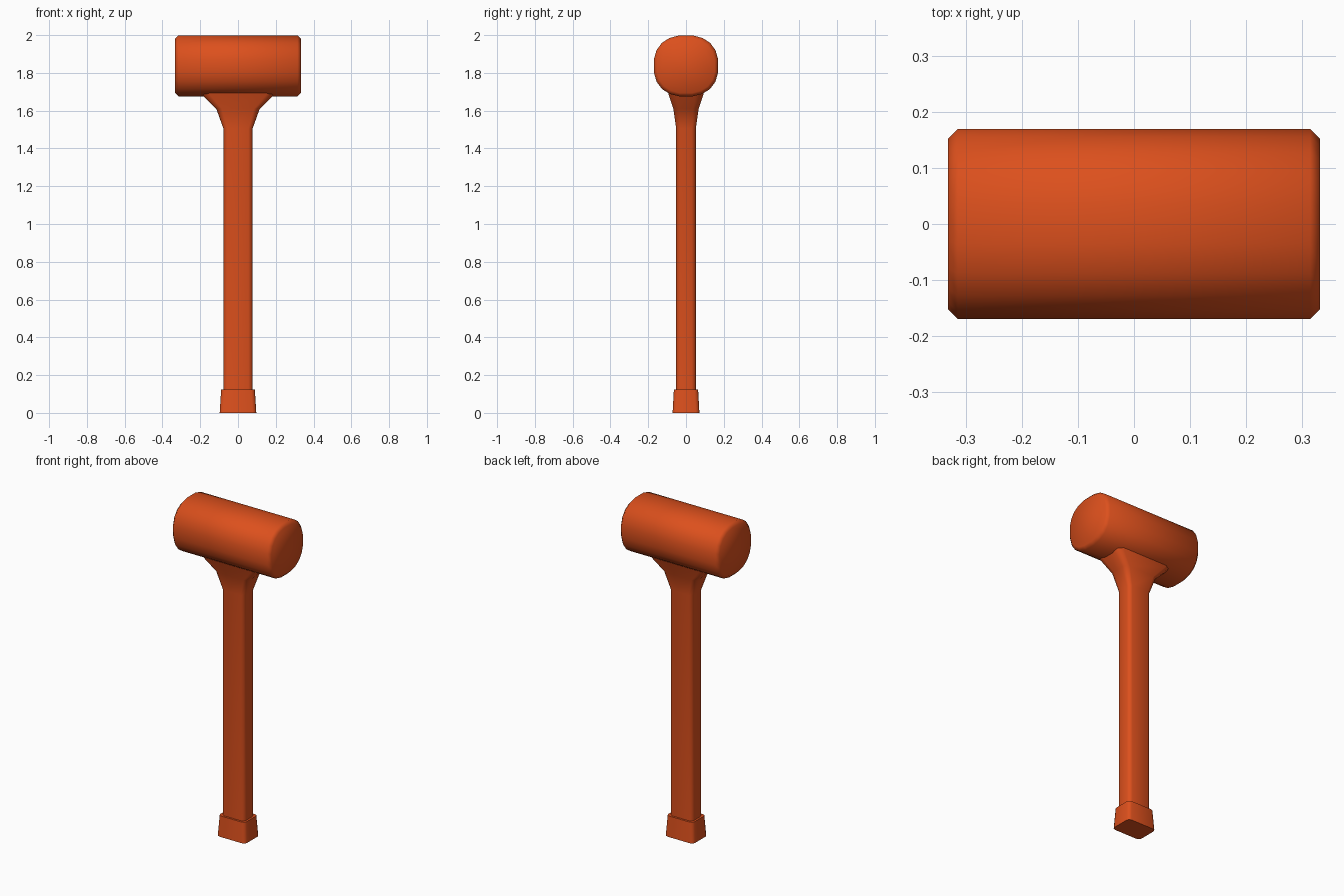
import bpy, bmesh, math

if "Cube" in bpy.data.objects:
    bpy.data.objects.remove(bpy.data.objects["Cube"])

mat = bpy.data.materials.new("orange_rubber")
mat.diffuse_color = (0.72, 0.08, 0.012, 1)
mat.use_nodes = True
mat.node_tree.nodes["Principled BSDF"].inputs["Base Color"].default_value = mat.diffuse_color


def loft(name, rings, angle):
    """Skin a list of equal-length point rings and cap both ends."""
    bm = bmesh.new()
    loops = [[bm.verts.new(p) for p in ring] for ring in rings]
    n = len(loops[0])
    for a, b in zip(loops, loops[1:]):
        for i in range(n):
            j = (i + 1) % n
            bm.faces.new((a[i], a[j], b[j], b[i]))
    bm.faces.new(loops[0][::-1])
    bm.faces.new(loops[-1])
    bmesh.ops.recalc_face_normals(bm, faces=bm.faces)
    mesh = bpy.data.meshes.new(name)
    bm.to_mesh(mesh)
    bm.free()
    mesh.materials.append(mat)
    obj = bpy.data.objects.new(name, mesh)
    bpy.context.collection.objects.link(obj)
    bpy.ops.object.select_all(action='DESELECT')
    obj.select_set(True)
    bpy.context.view_layer.objects.active = obj
    bpy.ops.object.shade_smooth_by_angle(angle=math.radians(angle))
    return obj


def rounded_rect(hx, hy, z, r, steps=2):
    """Horizontal rectangle with rounded corners."""
    pts = []
    for k, (sx, sy) in enumerate(((1, 1), (-1, 1), (-1, -1), (1, -1))):
        for s in range(steps + 1):
            t = math.pi / 2 * (k + s / steps)
            pts.append((sx * (hx - r) + r * math.cos(t),
                        sy * (hy - r) + r * math.sin(t), z))
    return pts


def head_ring(x, inset, n=20, power=2.35):
    """Slightly squared round section across the head."""
    pts = []
    for i in range(n):
        t = 2 * math.pi * (i + 0.5) / n
        c, s = math.cos(t), math.sin(t)
        y = math.copysign(abs(c) ** (2 / power), c) * (0.172 - inset)
        z = math.copysign(abs(s) ** (2 / power), s) * (0.163 - inset)
        pts.append((x, y, 1.837 + z))
    return pts


# Mallet head with chamfered striking faces
loft("mallet_head", [head_ring(-0.333, 0.018), head_ring(-0.315, 0),
                     head_ring(0.315, 0), head_ring(0.333, 0.018)], 46)

# Handle shaft flaring into the head
handle_sections = ((0.077, 0.052, 0.10, 0.022), (0.077, 0.052, 1.505, 0.022),
                   (0.115, 0.067, 1.61, 0.03), (0.19, 0.092, 1.685, 0.04),
                   (0.21, 0.10, 1.74, 0.045))
loft("handle", [rounded_rect(*s) for s in handle_sections], 50)

# Tapered butt at the foot of the handle
loft("handle_butt", [rounded_rect(0.097, 0.071, 0, 0.02),
                     rounded_rect(0.089, 0.064, 0.125, 0.02)], 50)
